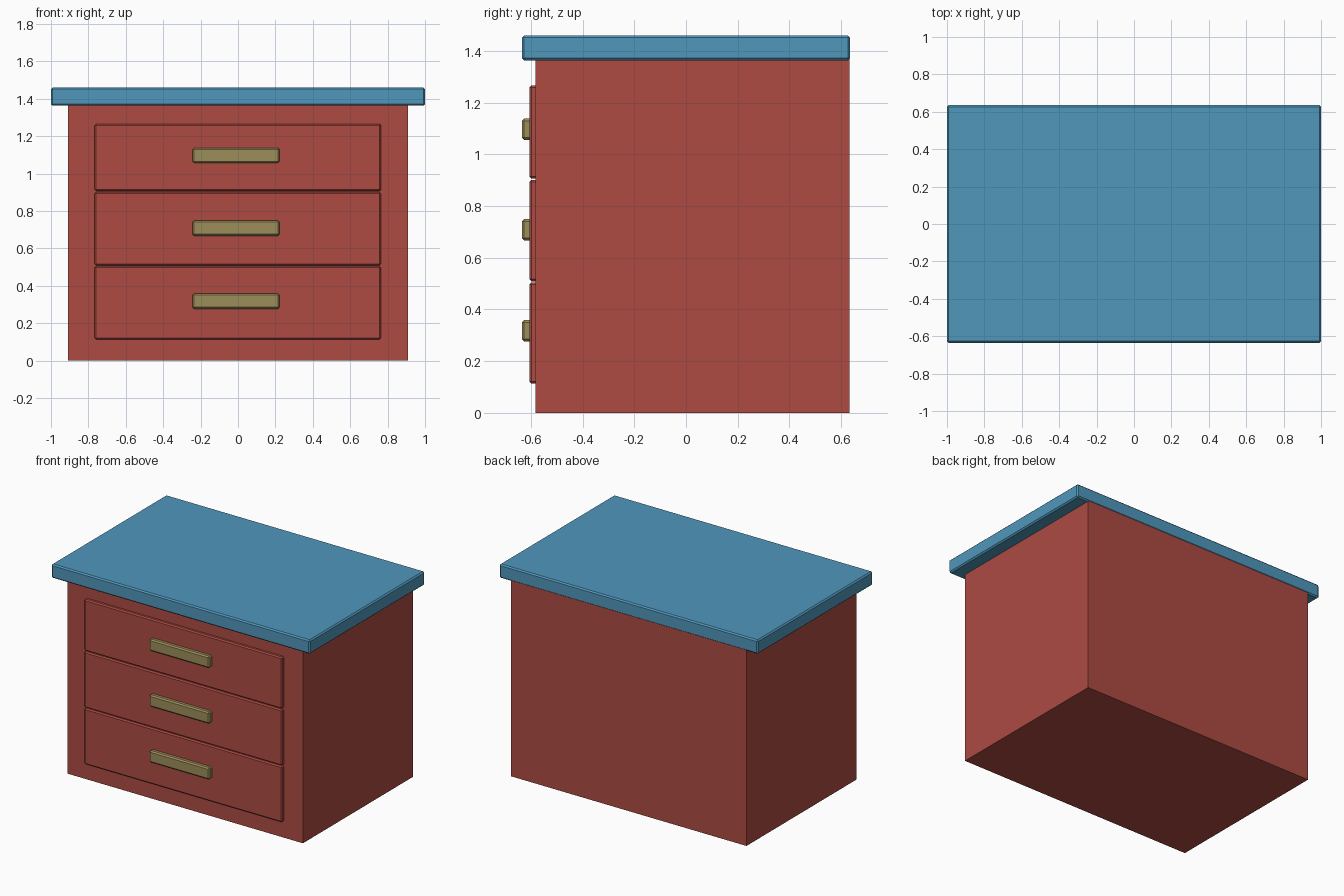
import bpy

if "Cube" in bpy.data.objects:
    bpy.data.objects.remove(bpy.data.objects["Cube"])


def material(name, color):
    m = bpy.data.materials.new(name)
    m.diffuse_color = color
    m.use_nodes = True
    m.node_tree.nodes["Principled BSDF"].inputs["Base Color"].default_value = m.diffuse_color
    return m


RED = material("red_paint", (0.42, 0.07, 0.055, 1))
BLUE = material("blue_paint", (0.08, 0.31, 0.5, 1))
BRASS = material("brass", (0.33, 0.27, 0.1, 1))


def box(name, x, y, z, mat, bevel=0.0):
    """Box spanning the given (min, max) ranges, with an optional chamfer."""
    bpy.ops.mesh.primitive_cube_add(
        size=1, location=[(r[0] + r[1]) / 2 for r in (x, y, z)])
    ob = bpy.context.object
    ob.name = name
    ob.scale = [r[1] - r[0] for r in (x, y, z)]
    bpy.ops.object.transform_apply(location=False, rotation=False, scale=True)
    ob.data.materials.append(mat)
    if bevel:
        mod = ob.modifiers.new("chamfer", 'BEVEL')
        mod.width = bevel
        mod.segments = 1
    return ob


# Cabinet body, flush with the top at the back
box("cabinet_body", (-0.91, 0.91), (-0.583, 0.632), (0.0, 1.37), RED)

# Overhanging top slab
box("top_slab", (-1.0, 1.0), (-0.635, 0.635), (1.363, 1.46), BLUE, 0.009)

# Drawer fronts with bar handles: (bottom, top, handle centre)
drawers = [(0.113, 0.505, 0.318), (0.509, 0.901, 0.708), (0.906, 1.266, 1.097)]
for i, (low, high, mid) in enumerate(drawers, 1):
    box(f"drawer_front_{i}", (-0.766, 0.764), (-0.606, -0.57),
        (low, high), RED, 0.008)
    box(f"drawer_handle_{i}", (-0.243, 0.222), (-0.635, -0.595),
        (mid - 0.041, mid + 0.041), BRASS, 0.009)
